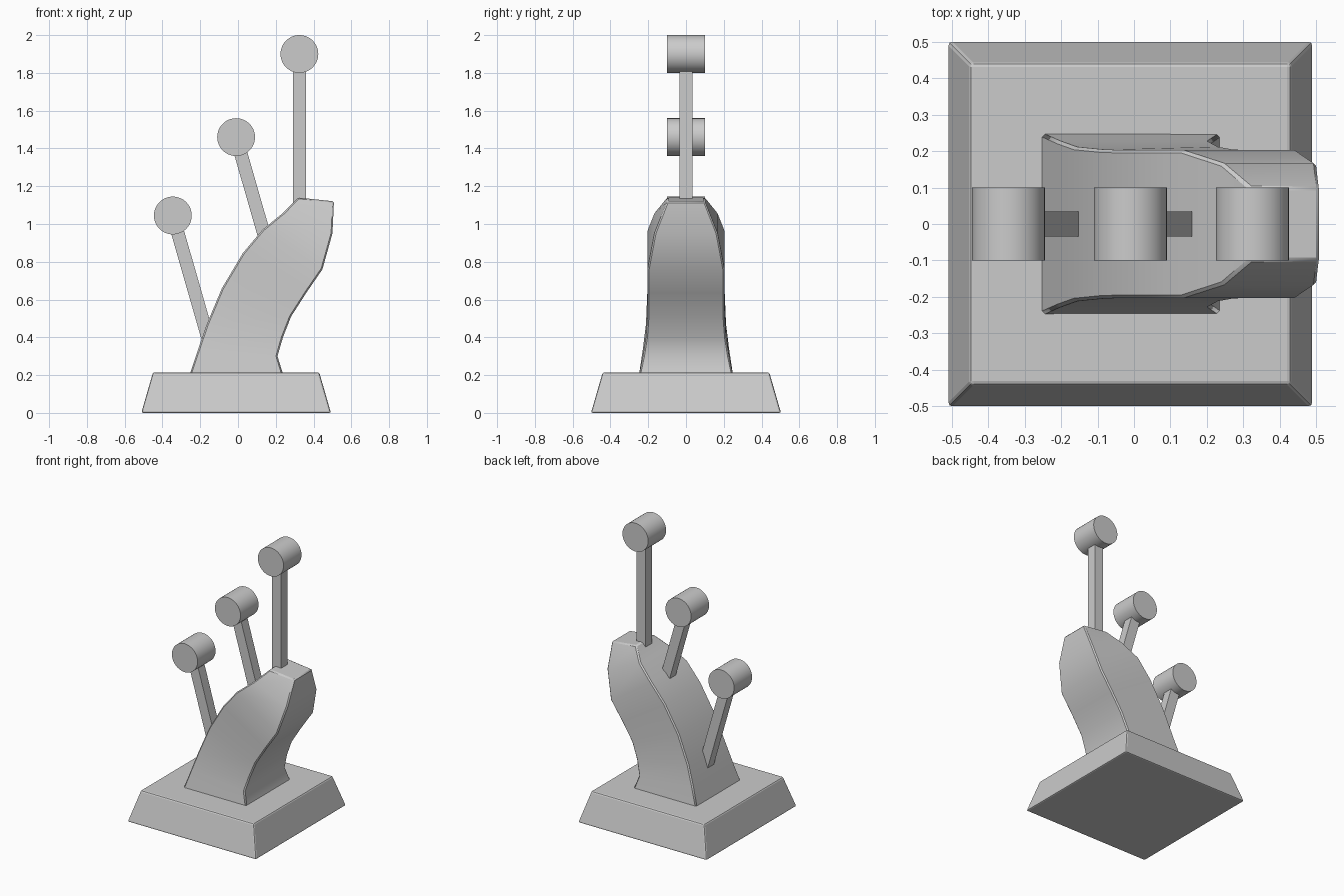
import bpy, bmesh, math
from mathutils import Vector

if "Cube" in bpy.data.objects:
    bpy.data.objects.remove(bpy.data.objects["Cube"])


def loft(name, rings, bevel, segments=1, limit=25):
    """Skin a stack of four-cornered rings and soften the hard edges."""
    bm = bmesh.new()
    loops = [[bm.verts.new(p) for p in ring] for ring in rings]
    for a, b in zip(loops, loops[1:]):
        for i in range(4):
            j = (i + 1) % 4
            bm.faces.new((a[i], a[j], b[j], b[i]))
    bm.faces.new(loops[0][::-1])
    bm.faces.new(loops[-1])
    bmesh.ops.recalc_face_normals(bm, faces=bm.faces)
    mesh = bpy.data.meshes.new(name)
    bm.to_mesh(mesh)
    bm.free()
    obj = bpy.data.objects.new(name, mesh)
    bpy.context.collection.objects.link(obj)
    if bevel:
        mod = obj.modifiers.new("edge_bevel", "BEVEL")
        mod.width = bevel
        mod.segments = segments
        mod.limit_method = "ANGLE"
        mod.angle_limit = math.radians(limit)
    return obj


def smooth(obj, angle):
    bpy.ops.object.select_all(action="DESELECT")
    obj.select_set(True)
    bpy.context.view_layer.objects.active = obj
    bpy.ops.object.shade_smooth_by_angle(angle=math.radians(angle))


def rect(x0, x1, y, z):
    return [(x0, -y, z), (x1, -y, z), (x1, y, z), (x0, y, z)]


# Tapered base plinth
loft("base", [rect(-0.512, 0.492, 0.503, 0.0),
              rect(-0.45, 0.43, 0.441, 0.215)], 0.01, 2)

# Leaning housing: left x, left z, right x, right z, half width
stations = [
    (-0.257, 0.20, 0.240, 0.20, 0.249),
    (-0.210, 0.34, 0.209, 0.30, 0.228),
    (-0.165, 0.47, 0.238, 0.40, 0.212),
    (-0.085, 0.66, 0.281, 0.51, 0.204),
    (0.025, 0.845, 0.361, 0.635, 0.203),
    (0.130, 0.97, 0.447, 0.76, 0.203),
    (0.240, 1.06, 0.500, 0.95, 0.167),
    (0.318, 1.14, 0.508, 1.12, 0.100),
]
housing = loft("housing", [
    [(lx, -w, lz), (rx, -w, rz), (rx, w, rz), (lx, w, lz)]
    for lx, lz, rx, rz, w in stations], 0.008, 1, 40)
smooth(housing, 35)

# Three levers: knob x, knob z, lean in degrees, rod length
levers = [("upper", 0.325, 1.90, 0, 0.84),
          ("middle", -0.01, 1.46, 16, 0.68),
          ("lower", -0.345, 1.045, 16, 0.75)]
for label, x, z, lean, length in levers:
    a = math.radians(lean)
    along = Vector((math.sin(a), 0, -math.cos(a)))
    knob = Vector((x, 0, z))

    # Square rod sunk into the housing
    bpy.ops.mesh.primitive_cube_add(size=1, location=knob + along * length / 2,
                                    rotation=(0, -a, 0))
    rod = bpy.context.object
    rod.name = label + "_lever_rod"
    rod.scale = (0.07, 0.07, length)

    # Round handle lying along y
    bpy.ops.mesh.primitive_cylinder_add(vertices=64, radius=0.1, depth=0.2,
                                        location=knob,
                                        rotation=(math.pi / 2, 0, 0))
    grip = bpy.context.object
    grip.name = label + "_lever_knob"
    smooth(grip, 30)
